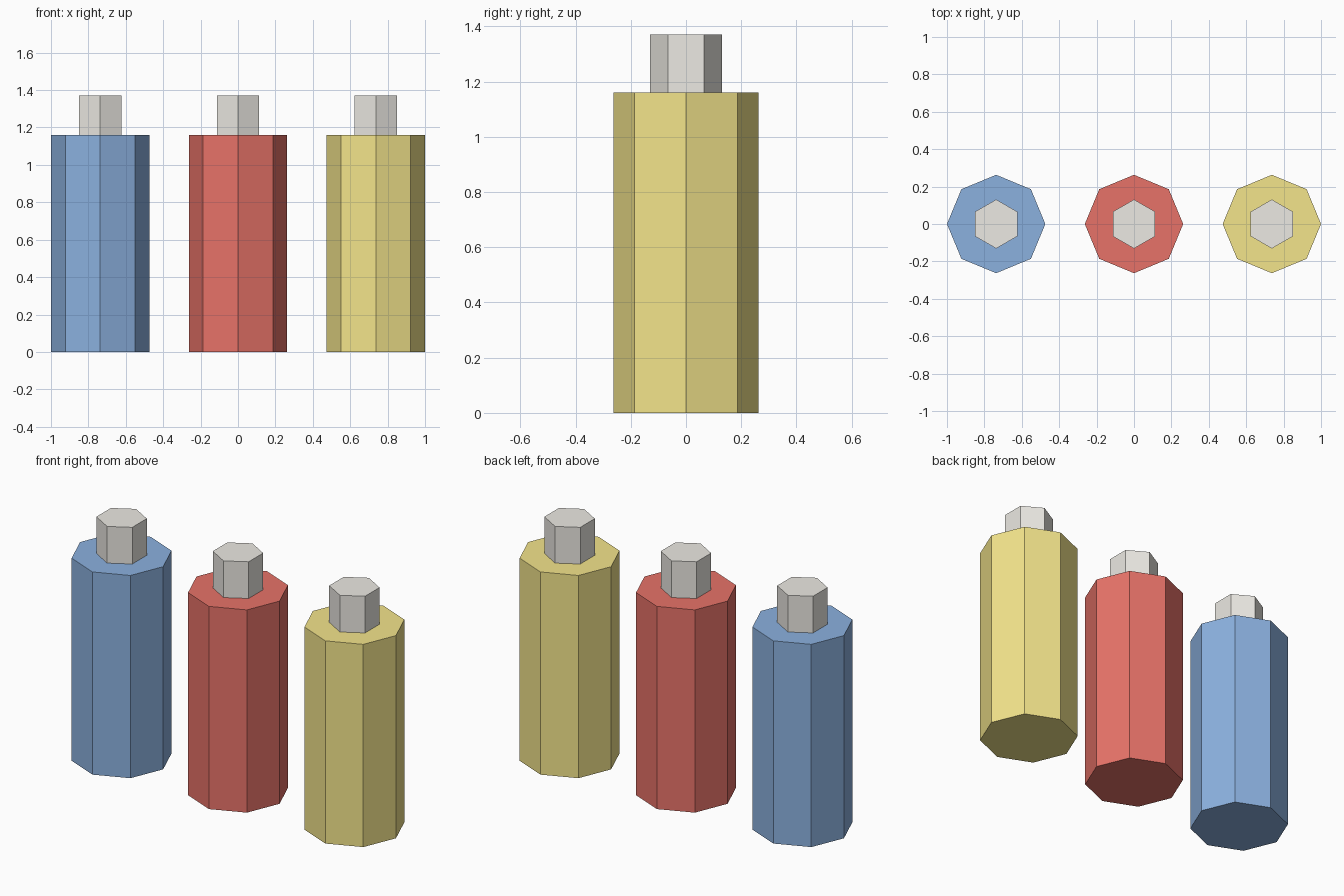
import bpy

if "Cube" in bpy.data.objects:
    bpy.data.objects.remove(bpy.data.objects["Cube"])

BODY_R, BODY_H = 0.263, 1.16
CAP_R, CAP_H = 0.131, 0.21
SPACING = 0.737


def material(name, rgb):
    mat = bpy.data.materials.new(name)
    mat.diffuse_color = (*rgb, 1.0)
    mat.use_nodes = True
    mat.node_tree.nodes["Principled BSDF"].inputs["Base Color"].default_value = mat.diffuse_color
    return mat


def prism(name, sides, radius, x, z0, height, mat):
    """Flat-faced upright prism standing on z0."""
    bpy.ops.mesh.primitive_cylinder_add(
        vertices=sides, radius=radius, depth=height,
        location=(x, 0, z0 + height / 2))
    obj = bpy.context.object
    obj.name = name
    obj.data.materials.append(mat)
    return obj


cap_mat = material("warm_grey", (0.84, 0.82, 0.77))
colours = {
    "blue": (0.26, 0.44, 0.74),
    "red": (0.80, 0.17, 0.14),
    "yellow": (0.90, 0.78, 0.26),
}

# Row of three bottles: octagonal body with a hexagonal cap
for i, (colour, rgb) in enumerate(colours.items()):
    x = (i - 1) * SPACING
    body = prism(f"{colour}_bottle_body", 8, BODY_R, x, 0, BODY_H, material(colour, rgb))
    cap = prism(f"{colour}_bottle_cap", 6, CAP_R, x, BODY_H, CAP_H, cap_mat)
